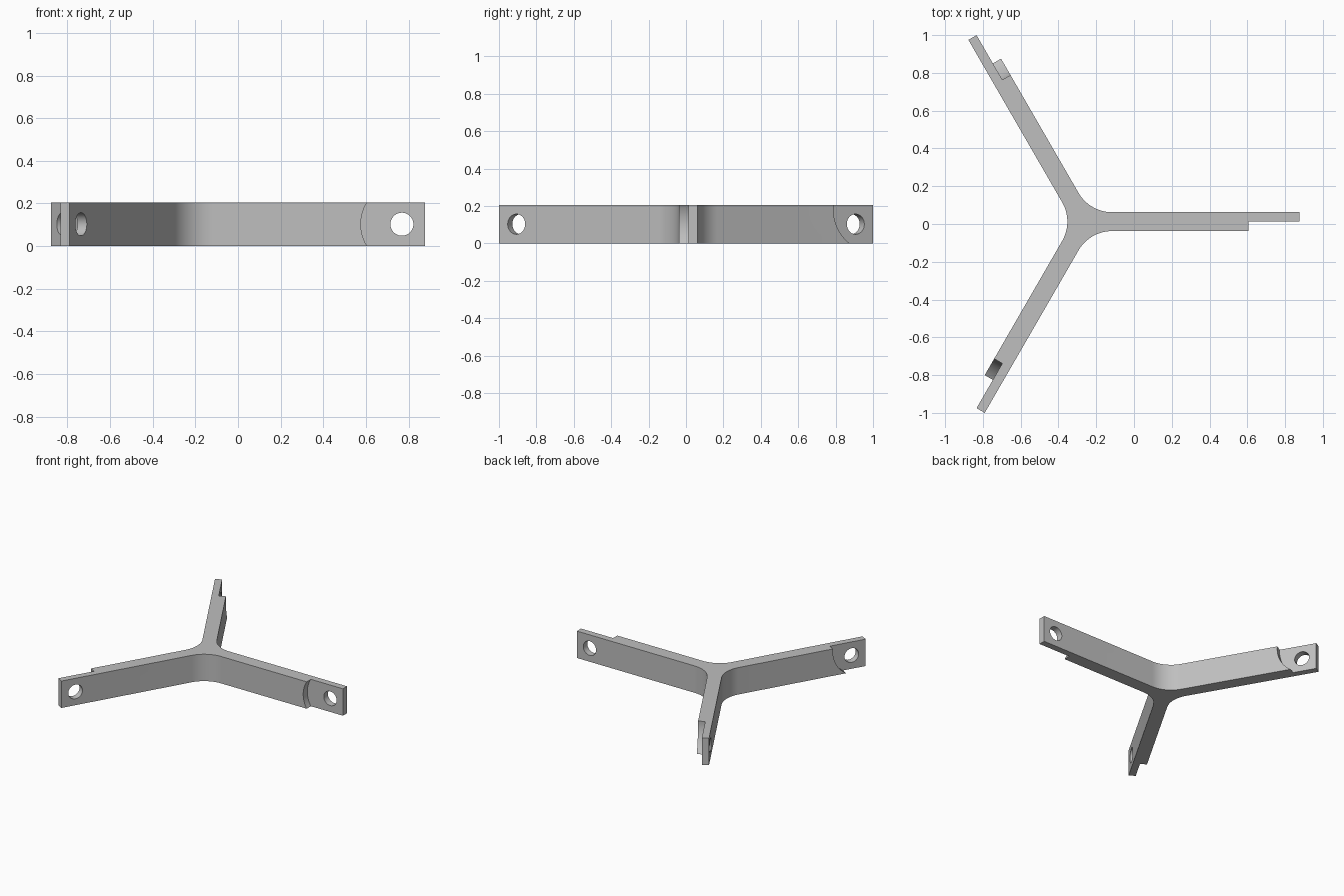
import bpy, bmesh, math
from mathutils import Matrix, Vector

if "Cube" in bpy.data.objects:
    bpy.data.objects.remove(bpy.data.objects["Cube"], do_unlink=True)

HUB = Vector((-0.2635, 0.0125, 0))   # where the three arm centre lines meet
LENGTH, HALF, HEIGHT = 1.14, 0.05, 0.205
FILLET, ARC_STEPS = 0.205, 20
HOLE_AT, HOLE_R = 1.0325, 0.054

grey = bpy.data.materials.new("light grey")
grey.use_nodes = True
grey.diffuse_color = (0.52, 0.52, 0.52, 1)
grey.node_tree.nodes["Principled BSDF"].inputs["Base Color"].default_value = (0.52, 0.52, 0.52, 1)


def arm_frame(i):
    """Arm space: x runs outward, y to the arm's left, z up."""
    return Matrix.Translation(HUB) @ Matrix.Rotation(math.radians(120 * i), 4, "Z")


def profile():
    """Outline of the bracket: each arm end, then the fillet to the next arm."""
    pts = []
    reach = (HALF + FILLET) / math.tan(math.radians(60))
    for i in range(3):
        local = [(LENGTH, -HALF), (LENGTH, HALF)]
        for k in range(ARC_STEPS + 1):
            a = math.radians(-90 - 60 * k / ARC_STEPS)
            local.append((reach + FILLET * math.cos(a), HALF + FILLET + FILLET * math.sin(a)))
        pts += [arm_frame(i) @ Vector((x, y, 0)) for x, y in local]
    return pts


# Three-armed body
bm = bmesh.new()
base = bm.faces.new([bm.verts.new(p) for p in profile()])
top = bmesh.ops.extrude_face_region(bm, geom=[base])["geom"]
bmesh.ops.translate(bm, vec=(0, 0, HEIGHT), verts=[v for v in top if isinstance(v, bmesh.types.BMVert)])
bmesh.ops.recalc_face_normals(bm, faces=bm.faces)
mesh = bpy.data.meshes.new("three_arm_bracket")
bm.to_mesh(mesh)
bm.free()
mesh.materials.append(grey)
bracket = bpy.data.objects.new("three_arm_bracket", mesh)
bpy.context.collection.objects.link(bracket)
bpy.context.view_layer.objects.active = bracket
bracket.select_set(True)


def cut(i, along, z, radius, y_from, y_to):
    """Cut a cylinder across arm i, between two distances from its centre line."""
    bm = bmesh.new()
    place = (arm_frame(i) @ Matrix.Translation((along, (y_from + y_to) / 2, z))
             @ Matrix.Rotation(math.pi / 2, 4, "X"))
    bmesh.ops.create_cone(bm, cap_ends=True, segments=64, radius1=radius, radius2=radius,
                          depth=y_to - y_from, matrix=place)
    m = bpy.data.meshes.new("cutter")
    bm.to_mesh(m)
    bm.free()
    m.materials.append(grey)
    cutter = bpy.data.objects.new("cutter", m)
    cutter.hide_render = True
    bpy.context.collection.objects.link(cutter)
    mod = bracket.modifiers.new("cut", "BOOLEAN")
    mod.operation, mod.solver, mod.object = "DIFFERENCE", "EXACT", cutter
    bpy.ops.object.modifier_apply(modifier=mod.name)
    bpy.data.objects.remove(cutter, do_unlink=True)


# Round half-lap recess and bolt hole at each arm end
for i in range(3):
    if i == 0:
        cut(i, HOLE_AT, HEIGHT / 2, 0.193, -0.1, 0)
    else:
        cut(i, 1.086, 0.185, 0.22, -0.1, 0)
    cut(i, HOLE_AT, HEIGHT / 2, HOLE_R, -0.2, 0.2)

bpy.ops.object.shade_smooth_by_angle(angle=math.radians(30))
